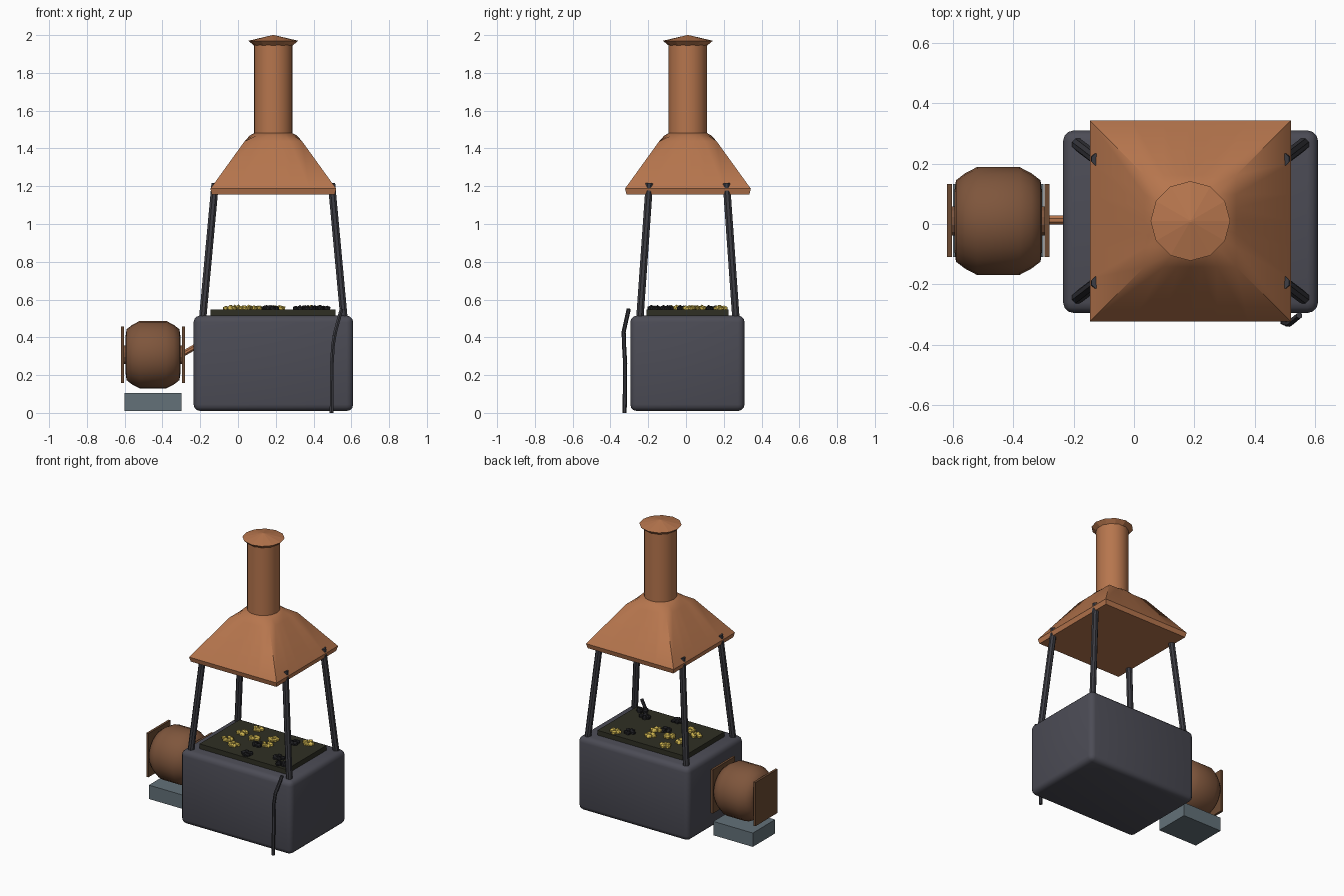
import bpy, bmesh, math, random
from mathutils import Vector

if "Cube" in bpy.data.objects:
    bpy.data.objects.remove(bpy.data.objects["Cube"], do_unlink=True)
random.seed(4)
CX, CY = 0.187, 0.01   # hearth centre


def material(name, r, g, b):
    m = bpy.data.materials.new(name)
    m.use_nodes = True
    m.diffuse_color = (r, g, b, 1)
    m.node_tree.nodes["Principled BSDF"].inputs["Base Color"].default_value = (r, g, b, 1)
    return m


iron = material("dark iron", 0.072, 0.072, 0.092)
post_iron = material("post iron", 0.045, 0.045, 0.055)
copper = material("copper", 0.47, 0.18, 0.075)
leather = material("brown leather", 0.21, 0.092, 0.045)
wood = material("dark wood", 0.15, 0.07, 0.033)
slate = material("slate", 0.125, 0.165, 0.19)
ash = material("ash bed", 0.028, 0.028, 0.017)
ember = material("yellow ember", 0.62, 0.46, 0.08)
coal = material("black coal", 0.013, 0.013, 0.015)


def finish(bm, name, mat, smooth=None):
    bmesh.ops.recalc_face_normals(bm, faces=bm.faces)
    me = bpy.data.meshes.new(name)
    bm.to_mesh(me)
    bm.free()
    me.materials.append(mat)
    ob = bpy.data.objects.new(name, me)
    bpy.context.collection.objects.link(ob)
    if smooth:
        bpy.ops.object.select_all(action="DESELECT")
        ob.select_set(True)
        bpy.context.view_layer.objects.active = ob
        bpy.ops.object.shade_smooth_by_angle(angle=math.radians(smooth))
    return ob


def box(name, mat, x, y, z, bevel=0, smooth=None):
    """Box from (low, high) ranges."""
    bm = bmesh.new()
    bmesh.ops.create_cube(bm, size=1)
    for v in bm.verts:
        v.co = [r[0] if c < 0 else r[1] for c, r in zip(v.co, (x, y, z))]
    if bevel:
        bmesh.ops.bevel(bm, geom=bm.edges[:], offset=bevel, segments=3,
                        profile=0.5, affect="EDGES")
    return finish(bm, name, mat, smooth)


def loft(name, mat, rings, smooth=None):
    """Skin equal-length rings of points and cap both ends."""
    bm = bmesh.new()
    rows = [[bm.verts.new(p) for p in ring] for ring in rings]
    n = len(rows[0])
    for a, b in zip(rows, rows[1:]):
        for i in range(n):
            j = (i + 1) % n
            bm.faces.new((a[i], a[j], b[j], b[i]))
    bm.faces.new(rows[0])
    bm.faces.new(rows[-1])
    return finish(bm, name, mat, smooth)


def circle(r, z, n):
    return [(CX + r * math.cos(2 * math.pi * i / n),
             CY + r * math.sin(2 * math.pi * i / n), z) for i in range(n)]


def square(h, z, n):
    """Circle points pushed outward onto a square of half width h."""
    ring = []
    for i in range(n):
        a = 2 * math.pi * i / n
        c, s = math.cos(a), math.sin(a)
        k = h / max(abs(c), abs(s))
        ring.append((CX + k * c, CY + k * s, z))
    return ring


def rod(name, mat, points, r, n):
    """Tube through a few points."""
    pts = [Vector(p) for p in points]
    rings = []
    for i, p in enumerate(pts):
        d = (pts[min(i + 1, len(pts) - 1)] - pts[max(i - 1, 0)]).normalized()
        u = d.cross(Vector((0, 1, 0.01))).normalized()
        w = d.cross(u)
        rings.append([p + r * (u * math.cos(t) + w * math.sin(t))
                      for t in (2 * math.pi * (k + 0.5) / n for k in range(n))])
    return loft(name, mat, rings)


# Hearth body and ash bed
box("hearth_body", iron, (-0.235, 0.61), (-0.295, 0.31), (0.01, 0.515), 0.035, 40)
box("ash_bed", ash, (-0.145, 0.515), (-0.21, 0.225), (0.50, 0.548))

# Embers and coals: small clusters of flattened lumps
def cluster(name, mat, u, v):
    bm = bmesh.new()
    centre = Vector((-0.145 + 0.66 * u, -0.21 + 0.435 * v, 0.552))
    for k in range(5):
        a = k * 1.257 + random.random()
        made = bmesh.ops.create_icosphere(bm, subdivisions=1, radius=0.02)
        off = Vector((0.024 * math.cos(a), 0.02 * math.sin(a), 0))
        for p in made["verts"]:
            p.co.z *= random.uniform(0.7, 1.0)
            p.co *= random.uniform(0.85, 1.15)
            p.co += centre + off
    finish(bm, name, mat)


for u, v in [(.27, .88), (.20, .64), (.36, .59), (.28, .25), (.52, .72), (.54, .52), (.84, .90), (.16, .35)]:
    cluster("ember", ember, u, v)
for u, v in [(.47, .45), (.72, .80), (.80, .25), (.90, .10), (.50, .10)]:
    cluster("coal", coal, u, v)

# Four leaning posts
for sx in (-1, 1):
    for sy in (-1, 1):
        rod("post", post_iron, [(CX + sx * 0.375, CY + sy * 0.255, 0.49),
                                (CX + sx * 0.308, CY + sy * 0.204, 1.215)], 0.021, 8)

# Hood, chimney and cap
loft("hood", copper, [square(0.325, 1.155, 24), square(0.333, 1.187, 24),
                      square(0.152, 1.438, 24), circle(0.125, 1.468, 24),
                      circle(0.10, 1.482, 24)], 30)
loft("chimney", copper, [circle(0.102, 1.45, 24), circle(0.102, 1.955, 24)], 40)
loft("chimney_cap", copper, [circle(0.10, 1.943, 12), circle(0.132, 1.97, 12),
                             circle(0.004, 2.0, 12)])

# Bellows: a bulging drum between two boards
BZ, BX = 0.308, -0.45
profile = [(-0.145, 0.10), (-0.14, 0.135), (-0.11, 0.158), (-0.07, 0.179)]
profile += [(-x, r) for x, r in reversed(profile)]
loft("bellows", leather,
     [[(BX + x, CY + r * math.cos(t), BZ + r * math.sin(t))
       for t in (2 * math.pi * i / 24 for i in range(24))] for x, r in profile], 50)
for name, x in (("outer_board", -0.612), ("inner_board", -0.288)):
    box(name, wood, (x - 0.008, x + 0.008), (-0.11, 0.132), (0.157, 0.457))
rod("bellows_hub", leather, [(-0.615, CY, BZ), (-0.285, CY, BZ)], 0.05, 12)
box("bellows_base", slate, (-0.60, -0.30), (-0.11, 0.132), (0.01, 0.105))
rod("air_pipe", copper, [(-0.30, CY + 0.003, 0.308), (-0.20, CY + 0.003, 0.365)], 0.016, 8)

# Poker leaning on the front right corner
rod("poker", post_iron, [(0.495, -0.325, 0.0), (0.497, -0.322, 0.26), (0.503, -0.328, 0.36),
                         (0.515, -0.33, 0.43), (0.548, -0.303, 0.55)], 0.011, 6)
